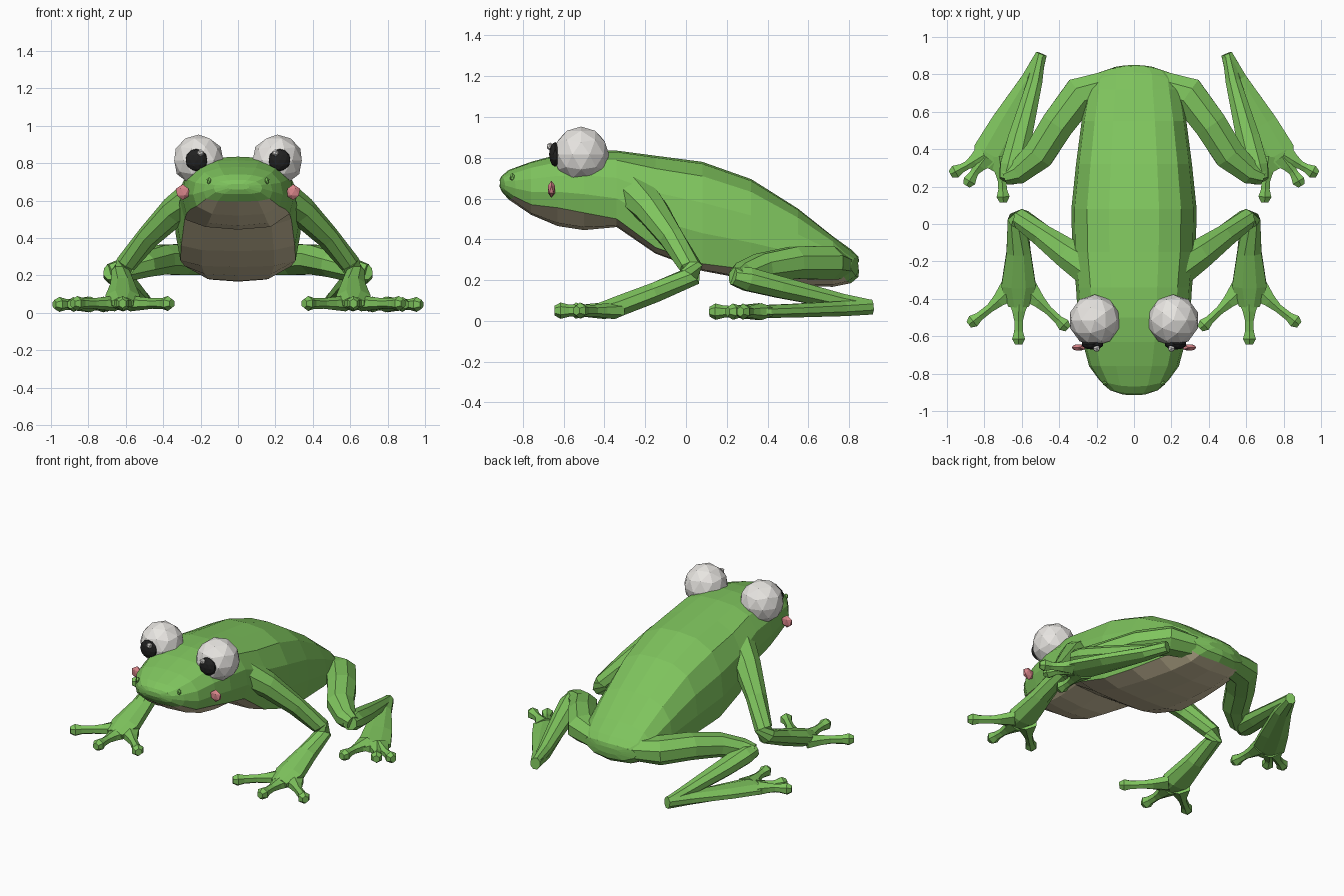
import bpy, bmesh, math
from mathutils import Vector

cube = bpy.data.objects.get("Cube")
if cube:
    bpy.data.objects.remove(cube, do_unlink=True)


def material(name, r, g, b):
    mat = bpy.data.materials.new(name)
    mat.use_nodes = True
    mat.diffuse_color = (r, g, b, 1)
    bsdf = mat.node_tree.nodes["Principled BSDF"]
    bsdf.inputs["Base Color"].default_value = (r, g, b, 1)
    bsdf.inputs["Roughness"].default_value = 0.8
    return mat


GREEN = material("skin_green", 0.21, 0.55, 0.11)
BROWN = material("belly_brown", 0.66, 0.57, 0.37)
WHITE = material("eye_white", 0.82, 0.8, 0.77)
BLACK = material("pupil_black", 0.015, 0.015, 0.015)
PINK = material("cheek_pink", 0.7, 0.24, 0.26)


def finish(name, bm, materials, mirrored=True):
    """Turn a bmesh into a flat shaded object, mirrored across x if asked."""
    bmesh.ops.recalc_face_normals(bm, faces=bm.faces)
    mesh = bpy.data.meshes.new(name)
    bm.to_mesh(mesh)
    bm.free()
    for mat in materials:
        mesh.materials.append(mat)
    obj = bpy.data.objects.new(name, mesh)
    bpy.context.collection.objects.link(obj)
    if mirrored:
        mod = obj.modifiers.new("Mirror", 'MIRROR')
        mod.use_mirror_merge = False


def loft(bm, rings, belly_strips=()):
    """Skin a list of equal point rings and close both ends."""
    rows = [[bm.verts.new(p) for p in ring] for ring in rings]
    count = len(rows[0])
    for a, b in zip(rows, rows[1:]):
        for j in range(count):
            k = (j + 1) % count
            face = bm.faces.new((a[j], a[k], b[k], b[j]))
            face.material_index = 1 if j in belly_strips else 0
    bm.faces.new(rows[0])
    bm.faces.new(reversed(rows[-1]))


def limb(bm, path, sides=8):
    """Tube along (x, y, z, half width, half height) points."""
    centres = [Vector(p[:3]) for p in path]
    rings = []
    for i, (c, p) in enumerate(zip(centres, path)):
        before = (c - centres[i - 1]).normalized() if i else Vector()
        after = (centres[i + 1] - c).normalized() if i < len(path) - 1 else Vector()
        tangent = (before + after).normalized()
        side = tangent.cross(Vector((0, 0, 1))).normalized()
        up = side.cross(tangent)
        angles = [math.tau * (j + 0.5) / sides for j in range(sides)]
        rings.append([c + side * p[3] * math.cos(a) + up * p[4] * math.sin(a)
                      for a in angles])
    loft(bm, rings)


def digit(bm, base, middle, tip, z=0.05):
    """Webbed base, thin middle and a bulbous tip."""
    b, m, t = (Vector((*p, z)) for p in (base, middle, tip))
    out = (t - m).normalized()
    limb(bm, [(*b, 0.075, 0.042), (*b.lerp(m, 0.6), 0.04, 0.034),
              (*m, 0.026, 0.028), (*(t - out * 0.04), 0.027, 0.03),
              (*t, 0.04, 0.04), (*(t + out * 0.03), 0.022, 0.024)], 6)


def ball(name, mat, centre, size, detail=2):
    bm = bmesh.new()
    bmesh.ops.create_icosphere(bm, subdivisions=detail, radius=1)
    for v in bm.verts:
        v.co = Vector(centre) + Vector(a * s for a, s in zip(v.co, size))
    finish(name, bm, [mat])


# Body and head: y, half width, top, belly edge, bottom
body_rings = [
    (-0.915, 0.06, 0.69, 0.665, 0.66),
    (-0.905, 0.13, 0.71, 0.645, 0.635), (-0.87, 0.185, 0.74, 0.61, 0.595),
    (-0.76, 0.24, 0.78, 0.57, 0.52), (-0.63, 0.275, 0.815, 0.555, 0.465),
    (-0.5, 0.3, 0.835, 0.53, 0.445), (-0.34, 0.31, 0.835, 0.5, 0.46),
    (-0.15, 0.33, 0.81, 0.36, 0.33), (0.08, 0.335, 0.78, 0.28, 0.245),
    (0.32, 0.31, 0.695, 0.25, 0.2), (0.55, 0.28, 0.55, 0.235, 0.17),
    (0.72, 0.25, 0.415, 0.23, 0.167), (0.81, 0.24, 0.35, 0.235, 0.185),
    (0.845, 0.19, 0.315, 0.245, 0.215), (0.85, 0.1, 0.29, 0.26, 0.25)]
rings = []
for y, w, top, edge, low in body_rings:
    h = top - edge
    half = [(0, top), (0.4 * w, top - 0.02 * h), (0.75 * w, top - 0.14 * h),
            (0.95 * w, top - 0.4 * h), (w, top - 0.7 * h), (0.92 * w, edge),
            (0.58 * w, low + 0.17 * (edge - low)), (0, low)]
    outline = half + [(-x, z) for x, z in half[-2:0:-1]]
    # The snout and rump bow outwards at the middle
    bow = math.copysign(1, y) if abs(y) > 0.8 else 0
    rings.append([(x, y - bow * x * x, z) for x, z in outline])
bm = bmesh.new()
loft(bm, rings, belly_strips=(5, 6, 7, 8))
# The lip and rump stay green
for f in bm.faces:
    if not -0.84 < f.calc_center_median().y < 0.79:
        f.material_index = 0
finish("body", bm, [GREEN, BROWN], mirrored=False)

# Front legs: upper arm, forearm widening into the hand, three fingers
bm = bmesh.new()
limb(bm, [(0.2, -0.26, 0.64, 0.11, 0.1), (0.34, -0.17, 0.545, 0.088, 0.08),
          (0.48, -0.07, 0.405, 0.066, 0.062), (0.6, 0.025, 0.26, 0.057, 0.056),
          (0.622, 0.02, 0.215, 0.055, 0.055), (0.617, -0.15, 0.14, 0.07, 0.053),
          (0.617, -0.33, 0.072, 0.1, 0.055), (0.617, -0.44, 0.052, 0.06, 0.032)])
for base, middle, tip in [((0.66, -0.35), (0.77, -0.45), (0.86, -0.52)),
                          ((0.615, -0.39), (0.617, -0.52), (0.617, -0.615)),
                          ((0.575, -0.35), (0.46, -0.46), (0.375, -0.54))]:
    digit(bm, base, middle, tip)
finish("front_legs", bm, [GREEN])

# Hind legs: thigh, folded shin, long flat foot, three toes
bm = bmesh.new()
limb(bm, [(0.12, 0.74, 0.27, 0.09, 0.07), (0.29, 0.69, 0.285, 0.105, 0.09),
          (0.41, 0.53, 0.285, 0.095, 0.085), (0.51, 0.37, 0.26, 0.09, 0.075),
          (0.62, 0.275, 0.225, 0.068, 0.065), (0.69, 0.25, 0.215, 0.045, 0.048)])
limb(bm, [(0.68, 0.23, 0.22, 0.045, 0.045), (0.65, 0.3, 0.205, 0.075, 0.062),
          (0.61, 0.46, 0.165, 0.068, 0.057), (0.53, 0.76, 0.095, 0.043, 0.042),
          (0.5, 0.9, 0.07, 0.028, 0.037)])
limb(bm, [(0.495, 0.91, 0.068, 0.032, 0.04), (0.55, 0.77, 0.06, 0.058, 0.04),
          (0.68, 0.53, 0.05, 0.095, 0.036), (0.765, 0.37, 0.045, 0.11, 0.034),
          (0.8, 0.31, 0.045, 0.065, 0.024)])
for base, middle, tip in [((0.8, 0.37), (0.89, 0.315), (0.955, 0.28)),
                          ((0.79, 0.36), (0.85, 0.28), (0.88, 0.23)),
                          ((0.72, 0.36), (0.705, 0.23), (0.7, 0.145))]:
    digit(bm, base, middle, tip, 0.045)
finish("hind_legs", bm, [GREEN])

# Eyes, cheeks and nostrils
ball("eyes", WHITE, (0.21, -0.515, 0.815), (0.138, 0.138, 0.138))
ball("pupils", BLACK, (0.222, -0.642, 0.817), (0.06, 0.03, 0.06))
ball("eye_highlights", WHITE, (0.2, -0.666, 0.855), (0.02, 0.02, 0.02), 1)
ball("cheeks", PINK, (0.295, -0.66, 0.645), (0.042, 0.02, 0.042), 1)
ball("nostrils", GREEN, (0.155, -0.852, 0.705), (0.014, 0.014, 0.02), 1)
